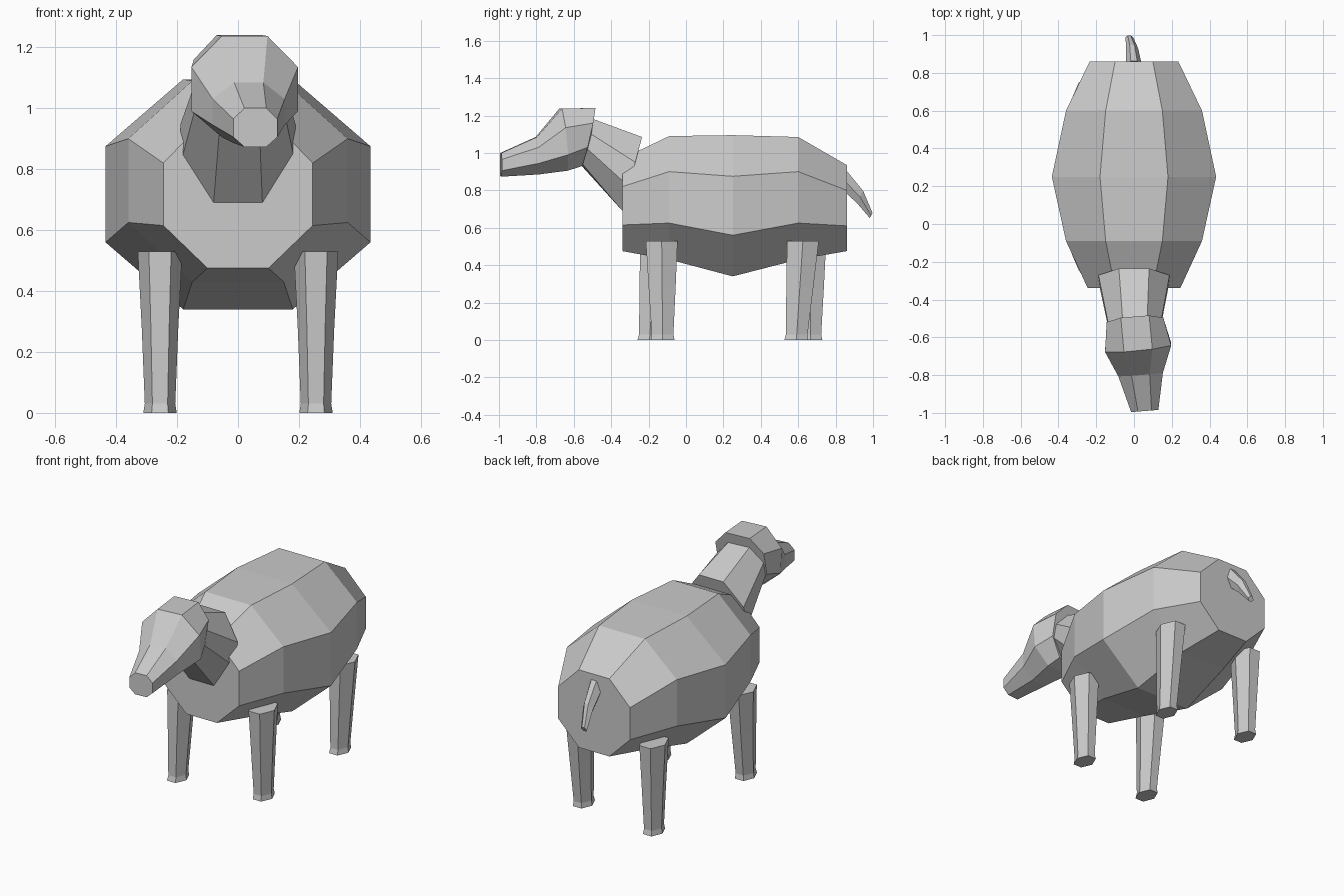
import bpy
import bmesh
from math import cos, sin, pi, sqrt
from mathutils import Vector

default_cube = bpy.data.objects.get("Cube")
if default_cube:
    bpy.data.objects.remove(default_cube, do_unlink=True)

# One plain grey for the whole animal
GREY = (0.6, 0.6, 0.6, 1.0)
grey = bpy.data.materials.new("plain_grey")
grey.use_nodes = True
grey.diffuse_color = GREY
shader = next(n for n in grey.node_tree.nodes if n.type == 'BSDF_PRINCIPLED')
shader.inputs["Base Color"].default_value = GREY


def loft(name, rings):
    """Join equal-sized point rings into a closed, flat-shaded solid."""
    bm = bmesh.new()
    loops = [[bm.verts.new(point) for point in ring] for ring in rings]
    count = len(loops[0])
    for first, second in zip(loops, loops[1:]):
        for i in range(count):
            j = (i + 1) % count
            bm.faces.new((first[i], first[j], second[j], second[i]))
    bm.faces.new(loops[0])
    bm.faces.new(loops[-1])
    bmesh.ops.recalc_face_normals(bm, faces=bm.faces)
    mesh = bpy.data.meshes.new(name)
    bm.to_mesh(mesh)
    bm.free()
    mesh.materials.append(grey)
    obj = bpy.data.objects.new(name, mesh)
    bpy.context.collection.objects.link(obj)
    return obj


def octagon(y_top, y_bottom, side, flat, levels, centre=0.0, yaw=0.0):
    """Eight-sided section; it may lean along y and turn about z."""
    top, upper, lower, bottom = levels
    right = [(flat, top), (side, upper), (side, lower), (flat, bottom)]
    outline = right + [(-x, z) for x, z in reversed(right)]
    points = []
    for x, z in outline:
        lean = (top - z) / (top - bottom)
        y = y_top + (y_bottom - y_top) * lean + yaw * x
        points.append(Vector((centre + x, y, z)))
    return points


def hexagon(centre, half_x, half_y):
    """Six-sided horizontal section with flat front and back."""
    cx, cy, z = centre
    return [Vector((cx + half_x * cos(i * pi / 3),
                    cy + half_y * sin(i * pi / 3) * 2 / sqrt(3), z))
            for i in range(6)]


# Barrel-shaped body, widest in the middle
body_sections = [
    (-0.34, 0.245, 0.10, (0.97, 0.82, 0.615, 0.475)),
    (-0.09, 0.36, 0.15, (1.09, 0.90, 0.625, 0.43)),
    (0.25, 0.435, 0.18, (1.095, 0.875, 0.56, 0.34)),
    (0.60, 0.36, 0.15, (1.085, 0.90, 0.625, 0.43)),
    (0.86, 0.235, 0.10, (0.935, 0.80, 0.61, 0.475)),
]
loft("body", [octagon(y, y, side, flat, levels)
              for y, side, flat, levels in body_sections])

# Neck, leaning forward out of the chest
loft("neck", [
    octagon(-0.235, -0.34, 0.188, 0.08, (1.085, 0.95, 0.82, 0.69)),
    octagon(-0.50, -0.56, 0.14, 0.065, (1.18, 1.10, 1.02, 0.94),
            centre=0.005, yaw=0.1),
])

# Head, turned a little to its left and tapering to the muzzle
loft("head", [
    octagon(-0.49, -0.56, 0.15, 0.075, (1.24, 1.16, 1.03, 0.93),
            centre=0.005, yaw=0.08),
    octagon(-0.67, -0.64, 0.175, 0.075, (1.237, 1.135, 0.99, 0.905),
            centre=0.022, yaw=0.1),
    octagon(-0.80, -0.79, 0.118, 0.048, (1.085, 1.03, 0.945, 0.885),
            centre=0.035, yaw=0.08),
    octagon(-0.99, -0.99, 0.072, 0.036, (1.0, 0.965, 0.905, 0.873),
            centre=0.057, yaw=0.08),
])

# Legs: tapered hexagonal posts with a small hoof flare, in a walking pose
leg_profile = [(0.53, 0.073, 0.085), (0.28, 0.06, 0.072),
               (0.03, 0.05, 0.058), (0.0, 0.055, 0.064)]
leg_places = {
    "front_left_leg": (1, -0.13, -0.125),
    "front_right_leg": (-1, -0.16, -0.195),
    "back_left_leg": (1, 0.625, 0.59),
    "back_right_leg": (-1, 0.665, 0.665),
}
hip_height = leg_profile[0][0]
for name, (sign, y_hip, y_foot) in leg_places.items():
    rings = []
    for z, half_x, half_y in leg_profile:
        y = y_foot + (y_hip - y_foot) * z / hip_height
        rings.append(hexagon((sign * 0.256, y, z), half_x, half_y))
    loft(name, rings)

# Short drooping tail
tail_path = [((0.0, 0.84, 0.86), 0.042, 0.045),
             ((-0.01, 0.93, 0.765), 0.032, 0.035),
             ((-0.025, 0.99, 0.665), 0.02, 0.015)]
tail_rings = []
for centre, half_width, half_depth in tail_path:
    across = Vector((half_width, 0, 0))
    outward = Vector((0, 0.5, 0.9)) * half_depth
    middle = Vector(centre)
    tail_rings.append([middle + across * u + outward * v for u, v in
                       ((1, 0), (0.4, 1), (-0.4, 1), (-1, 0), (-0.4, -1), (0.4, -1))])
loft("tail", tail_rings)
